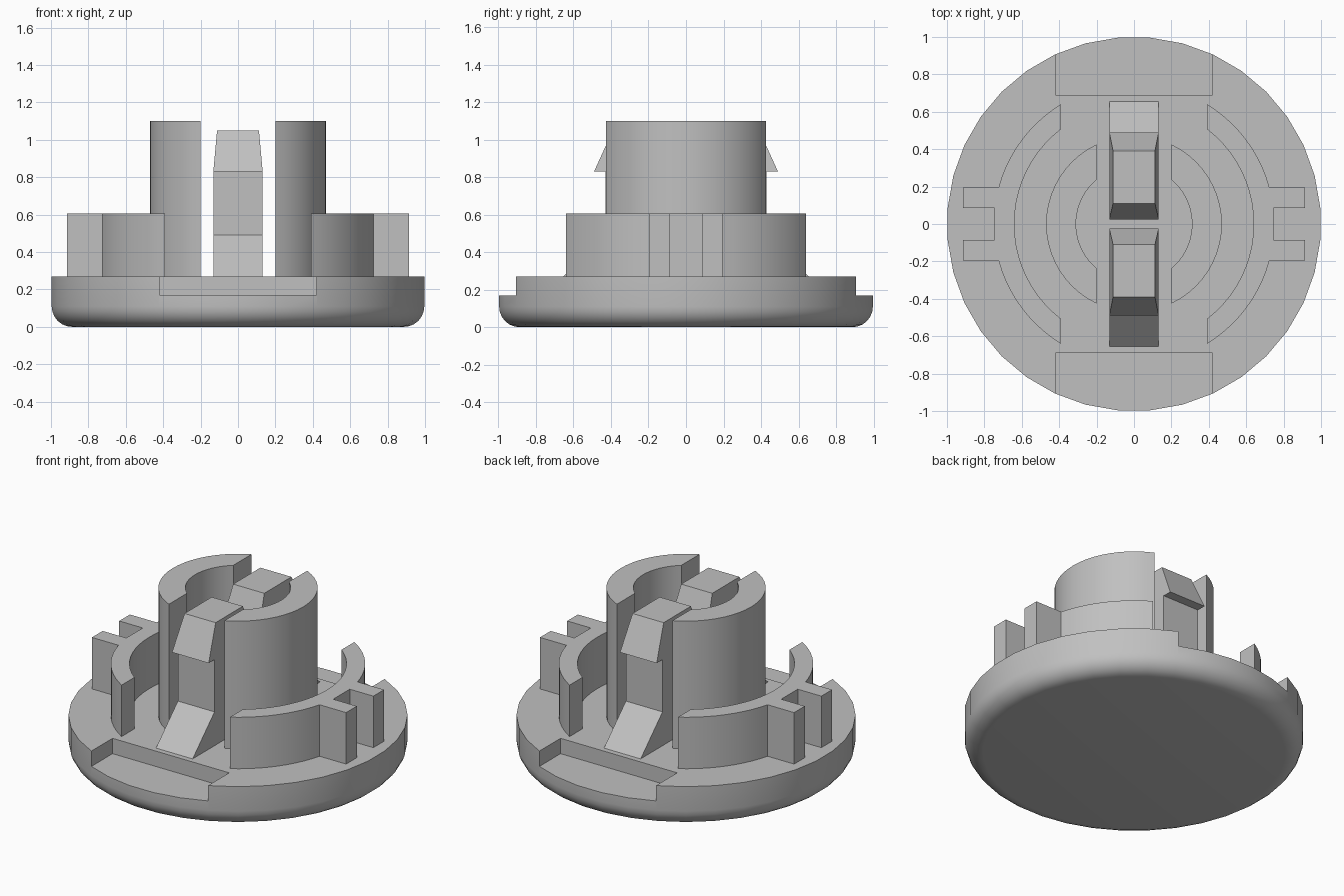
import bpy, bmesh
from math import pi, sin, cos, acos, asin, radians

cube = bpy.data.objects.get("Cube")
if cube:
    bpy.data.objects.remove(cube, do_unlink=True)

grey = bpy.data.materials.new("light grey plastic")
grey.use_nodes = True
GREY = (0.53, 0.53, 0.53, 1)
grey.diffuse_color = GREY
grey.node_tree.nodes["Principled BSDF"].inputs["Base Color"].default_value = GREY

DECK = 0.27


def loft(name, rings):
    """Closed solid through a list of equal-length point loops."""
    bm = bmesh.new()
    loops = [[bm.verts.new(p) for p in ring] for ring in rings]
    n = len(loops[0])
    for a, b in zip(loops, loops[1:]):
        for i in range(n):
            j = (i + 1) % n
            bm.faces.new((a[i], a[j], b[j], b[i]))
    bm.faces.new(loops[0][::-1])
    bm.faces.new(loops[-1])
    bmesh.ops.recalc_face_normals(bm, faces=bm.faces)
    mesh = bpy.data.meshes.new(name)
    bm.to_mesh(mesh)
    bm.free()
    mesh.materials.append(grey)
    obj = bpy.data.objects.new(name, mesh)
    bpy.context.collection.objects.link(obj)
    return obj


def select(obj):
    bpy.ops.object.select_all(action='DESELECT')
    obj.select_set(True)
    bpy.context.view_layer.objects.active = obj


def smooth(obj):
    select(obj)
    bpy.ops.object.shade_smooth_by_angle(angle=radians(30))


def prism(name, outline, z0, z1):
    return loft(name, [[(x, y, z) for x, y in outline] for z in (z0, z1)])


def arc(r, a0, a1, n=20):
    return [(r * cos(a0 + (a1 - a0) * i / n), r * sin(a0 + (a1 - a0) * i / n))
            for i in range(n + 1)]


def circle(r, z, n=36):
    return [(r * cos(2 * pi * (i + 0.5) / n), r * sin(2 * pi * (i + 0.5) / n), z)
            for i in range(n)]


# Round base with a rolled lower edge
EDGE = 0.11
rings = [circle(1 - EDGE + EDGE * sin(t), EDGE - EDGE * cos(t))
         for t in (pi / 2 * k / 6 for k in range(7))]
base = loft("base", rings + [circle(1, DECK)])

# Shallow pry notches at front and back
for side in (-1, 1):
    box = [(-0.42, side * 0.69), (0.42, side * 0.69), (0.42, side * 1.2), (-0.42, side * 1.2)]
    cutter = prism("notch_cutter", box, 0.17, 0.5)
    cutter.hide_render = True
    mod = base.modifiers.new("notch", 'BOOLEAN')
    mod.operation = 'DIFFERENCE'
    mod.solver = 'EXACT'
    mod.object = cutter
    select(base)
    bpy.ops.object.modifier_apply(modifier=mod.name)
    bpy.data.objects.remove(cutter, do_unlink=True)
smooth(base)

# Outlines for the model's left half
R_IN, R_OUT, SLOT = 0.31, 0.47, 0.2
a_in, a_out = acos(SLOT / R_IN), acos(SLOT / R_OUT)
tube = arc(R_OUT, -a_out, a_out) + arc(R_IN, a_in, -a_in)

W_IN, W_OUT, GAP = 0.64, 0.75, 0.39
b_in, b_out, b_tab = acos(GAP / W_IN), acos(GAP / W_OUT), asin(0.195 / W_OUT)
tabs = [(0.915, -0.195), (0.915, -0.085), (0.745, -0.085),
        (0.745, 0.085), (0.915, 0.085), (0.915, 0.195)]
wall = (arc(W_OUT, -b_out, -b_tab, 10) + tabs + arc(W_OUT, b_tab, b_out, 10)
        + arc(W_IN, b_in, -b_in))

# Split centre tube and outer guide walls with twin tabs
for side, label in ((1, "left"), (-1, "right")):
    for part, outline, top in (("tube_half", tube, 1.1), ("guide_wall", wall, 0.605)):
        smooth(prism(f"{label}_{part}", [(side * x, side * y) for x, y in outline], DECK, top))

# Snap clips: ramped foot, stem and tapered hook (height, inner y, outer y, half width)
clip = [(DECK, 0.025, 0.655, 0.132), (0.49, 0.025, 0.43, 0.132), (0.83, 0.025, 0.43, 0.132),
        (0.83, 0.025, 0.49, 0.132), (1.05, 0.11, 0.39, 0.112)]
for side, label in ((-1, "front"), (1, "back")):
    loft(f"{label}_clip", [[(-w, side * y0, z), (w, side * y0, z), (w, side * y1, z), (-w, side * y1, z)]
                           for z, y0, y1, w in clip])
